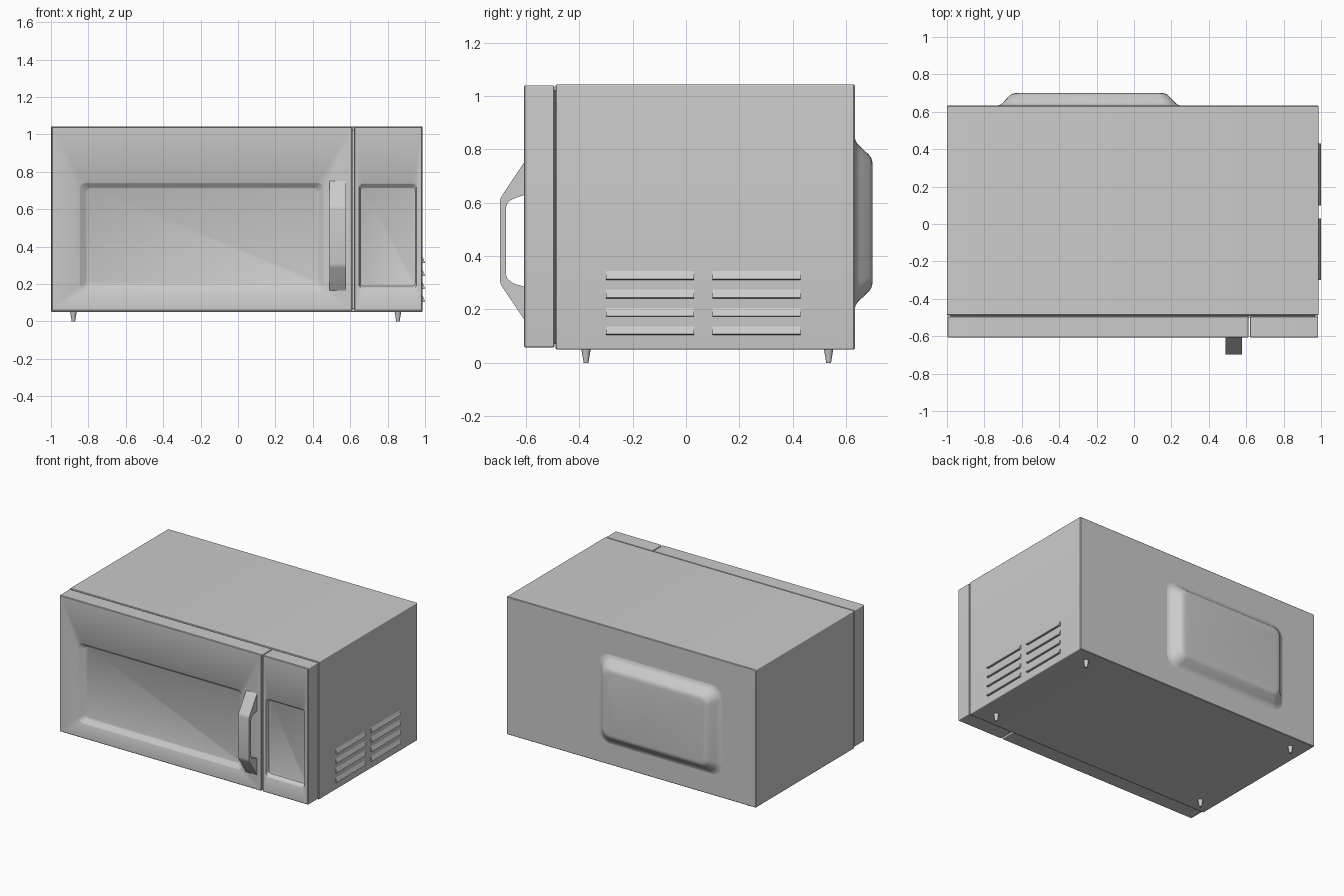
import bpy, bmesh, math

if "Cube" in bpy.data.objects:
    bpy.data.objects.remove(bpy.data.objects["Cube"])

SEG = 6  # segments per rounded corner


def finish(name, bm, angle=35):
    bmesh.ops.recalc_face_normals(bm, faces=bm.faces)
    me = bpy.data.meshes.new(name)
    bm.to_mesh(me)
    bm.free()
    ob = bpy.data.objects.new(name, me)
    bpy.context.collection.objects.link(ob)
    bpy.ops.object.select_all(action='DESELECT')
    ob.select_set(True)
    bpy.context.view_layer.objects.active = ob
    bpy.ops.object.shade_smooth_by_angle(angle=math.radians(angle))
    return ob


def loft(name, rings):
    """Join rounded rectangles (x0, x1, z0, z1, radius, y) and cap both ends."""
    bm = bmesh.new()
    loops = []
    for x0, x1, z0, z1, r, y in rings:
        corners = [(x1 - r, z1 - r), (x0 + r, z1 - r), (x0 + r, z0 + r), (x1 - r, z0 + r)]
        loop = []
        for i, (cx, cz) in enumerate(corners):
            for k in range(SEG + 1):
                a = math.pi / 2 * (i + k / SEG)
                loop.append(bm.verts.new((cx + r * math.cos(a), y, cz + r * math.sin(a))))
        loops.append(loop)
    n = len(loops[0])
    for a, b in zip(loops, loops[1:]):
        for i in range(n):
            bm.faces.new((a[i], a[(i + 1) % n], b[(i + 1) % n], b[i]))
    bm.faces.new(loops[0])
    bm.faces.new(loops[-1])
    return finish(name, bm)


def inset(rect, d, r, y):
    x0, x1, z0, z1 = rect
    return (x0 + d, x1 - d, z0 + d, z1 - d, r, y)


def extrude_profile(name, profile, x0, x1):
    """Extrude a (y, z) outline along x."""
    bm = bmesh.new()
    face = bm.faces.new([bm.verts.new((x0, y, z)) for y, z in profile])
    geo = bmesh.ops.extrude_face_region(bm, geom=[face])['geom']
    bmesh.ops.translate(bm, vec=(x1 - x0, 0, 0),
                        verts=[v for v in geo if isinstance(v, bmesh.types.BMVert)])
    return finish(name, bm)


# Cabinet with softened edges
cab = (-1.0, 0.987, 0.05, 1.043)
loft("cabinet", [inset(cab, 0.004, 0.004, -0.489), inset(cab, 0, 0.006, -0.485),
                 inset(cab, 0, 0.006, 0.629), inset(cab, 0.004, 0.004, 0.633)])

# Narrow neck closing the seam behind the front parts
loft("front_neck", [inset(cab, 0.02, 0.006, -0.50), inset(cab, 0.02, 0.006, -0.48)])


# Door and control panel, each with a sloped recess in its front face
def front_part(name, rect, outer, inner, r):
    loft(name, [inset(rect, 0.003, 0.003, -0.494), inset(rect, 0, 0.005, -0.491 - 0.006),
                inset(rect, 0, 0.005, -0.604), inset(rect, 0.004, 0.004, -0.608),
                (*outer, r, -0.608), inset(outer, 0.005, r * 0.9, -0.605),
                (*inner, r * 0.7, -0.58), inset(inner, 0.004, r * 0.6, -0.578)])


front_part("door", (-0.997, 0.612, 0.058, 1.04),
           (-0.848, 0.46, 0.163, 0.742), (-0.812, 0.43, 0.193, 0.715), 0.035)
front_part("control_panel", (0.621, 0.985, 0.058, 1.04),
           (0.642, 0.96, 0.17, 0.738), (0.654, 0.948, 0.188, 0.715), 0.025)

# Door handle
handle = extrude_profile("handle", [
    (-0.604, 0.757), (-0.69, 0.627), (-0.696, 0.616), (-0.698, 0.604),
    (-0.698, 0.31), (-0.696, 0.298), (-0.69, 0.286), (-0.604, 0.158),
    (-0.604, 0.285), (-0.64, 0.295), (-0.656, 0.303), (-0.669, 0.315), (-0.675, 0.33),
    (-0.675, 0.584), (-0.669, 0.599), (-0.656, 0.611), (-0.64, 0.618), (-0.604, 0.63)],
    0.49, 0.577)

# Raised cover on the back
bump = (-0.73, 0.25, 0.203, 0.845)
steps = [(0.0, 0.628), (0.0, 0.633), (0.014, 0.637), (0.026, 0.645), (0.036, 0.656),
         (0.066, 0.687), (0.075, 0.694), (0.086, 0.698), (0.1, 0.70)]
loft("back_cover", [inset(bump, d, 0.085 - d * 0.45, y) for d, y in steps])

# Side louvers: two columns of wedge slats
for col, y0 in enumerate((-0.30, 0.10)):
    for row in range(4):
        z = 0.104 + row * 0.069
        bm = bmesh.new()
        ends = []
        for y in (y0, y0 + 0.33):
            ends.append([bm.verts.new((x, y, z + dz)) for x, dz in
                         ((0.98, 0), (0.996, 0), (1.0, 0.003), (0.987, 0.033), (0.98, 0.033))])
        bm.faces.new(ends[0])
        bm.faces.new(ends[1])
        for i in range(5):
            j = (i + 1) % 5
            bm.faces.new((ends[0][i], ends[0][j], ends[1][j], ends[1][i]))
        finish(f"louver_{col}_{row}", bm)

# Tapered feet
for i, x in enumerate((-0.88, 0.855)):
    for j, y in enumerate((-0.375, 0.535)):
        bm = bmesh.new()
        bmesh.ops.create_cone(bm, cap_ends=True, segments=16, radius1=0.009,
                              radius2=0.018, depth=0.054)
        bmesh.ops.translate(bm, vec=(x, y, 0.027), verts=bm.verts)
        finish(f"foot_{i}_{j}", bm)
